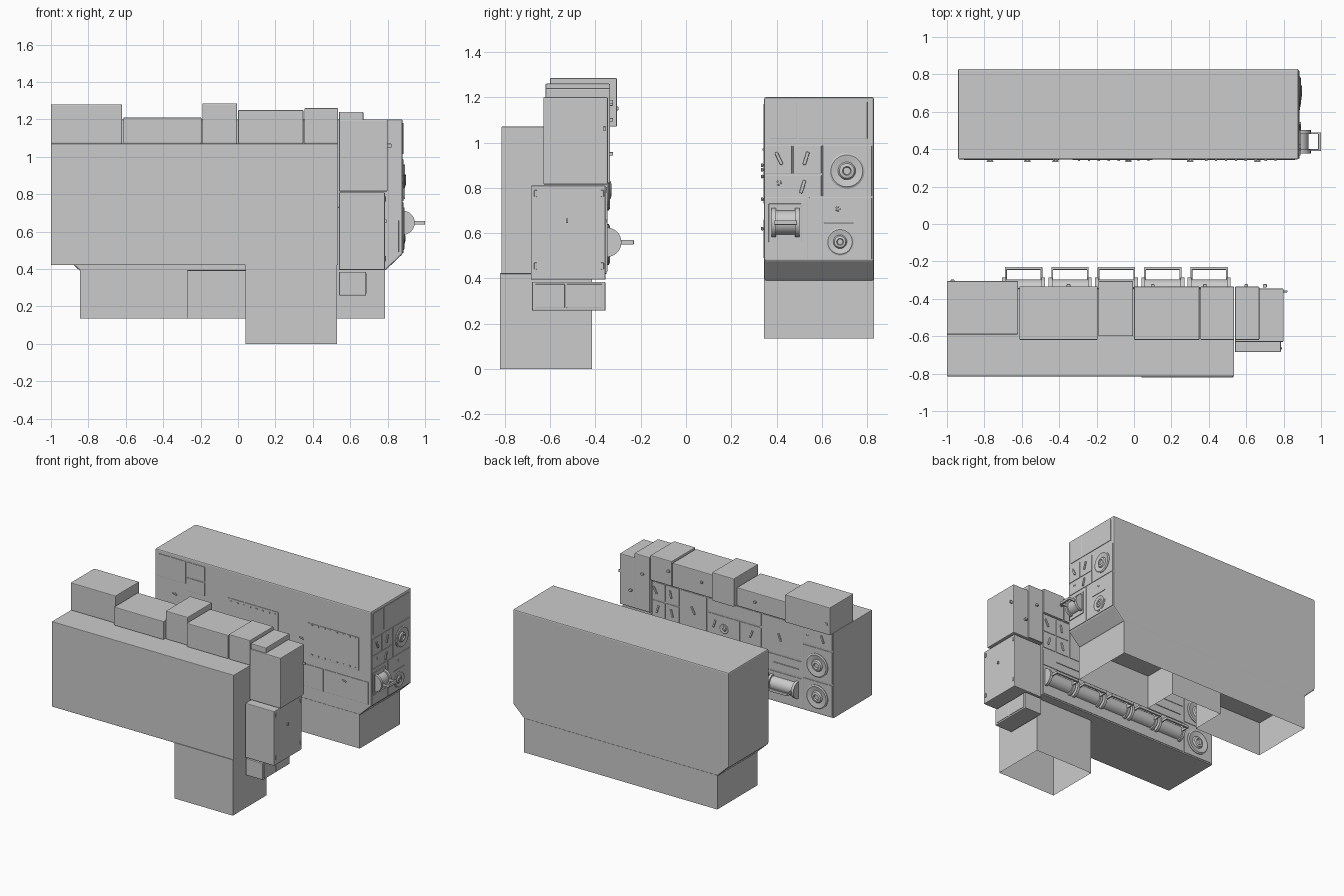
import bpy, bmesh, math
from mathutils import Matrix, Vector

if "Cube" in bpy.data.objects:
    bpy.data.objects.remove(bpy.data.objects["Cube"])


def finish(name, bm, bevel=0.0, smooth=False, M=None):
    if M is not None:
        bm.transform(M)
    me = bpy.data.meshes.new(name)
    bm.to_mesh(me)
    bm.free()
    ob = bpy.data.objects.new(name, me)
    bpy.context.collection.objects.link(ob)
    if bevel:
        m = ob.modifiers.new("bevel", 'BEVEL')
        m.width, m.segments = bevel, 2
    if smooth:
        bpy.context.view_layer.objects.active = ob
        ob.select_set(True)
        bpy.ops.object.shade_smooth_by_angle(angle=math.radians(35))
        ob.select_set(False)
    return ob


def box(name, x, y, z, bevel=0.0, M=None):
    bm = bmesh.new()
    bmesh.ops.create_cube(bm, size=1)
    for v in bm.verts:
        v.co = [a[0] + (c + .5) * (a[1] - a[0]) for a, c in zip((x, y, z), v.co)]
    return finish(name, bm, bevel, False, M)


def prism(name, pts, offset, bevel=0.0, open_start=False):
    # extrude a polygon; optionally leave the starting face open
    bm = bmesh.new()
    f = bm.faces.new([bm.verts.new(p) for p in pts])
    r = bmesh.ops.extrude_face_region(bm, geom=[f], use_keep_orig=not open_start)
    bmesh.ops.translate(bm, vec=offset, verts=[g for g in r['geom'] if isinstance(g, bmesh.types.BMVert)])
    if open_start and f.is_valid:
        bmesh.ops.delete(bm, geom=[f], context='FACES_ONLY')
    bmesh.ops.recalc_face_normals(bm, faces=bm.faces)
    return finish(name, bm, bevel)


def frame(u, v, n, origin):
    # local axes: u along the panel, v up, n out of the panel
    M = Matrix((u, v, n)).transposed().to_4x4()
    M.translation = Vector(origin)
    return M


END = frame((0, 1, 0), (0, 0, 1), (1, 0, 0), (.88, 0, 0))      # local u = y
INNER = frame((-1, 0, 0), (0, 0, 1), (0, 1, 0), (0, -.35, 0))  # local u = -x
REAR = frame((1, 0, 0), (0, 0, 1), (0, -1, 0), (0, .345, 0))   # local u = x


def plate(name, F, u, v, t=.004):
    box(name, u, v, (-.002, t), .002, F)


def dial(name, F, u, v, r):
    prof = [(1, 0), (1, .10), (.9, .16), (.5, .08), (.42, .2), (.25, .24), (.2, .12), (0, .12)]
    bm = bmesh.new()
    vs = [bm.verts.new((a * r, 0, h * r)) for a, h in prof]
    es = [bm.edges.new(p) for p in zip(vs, vs[1:])]
    bmesh.ops.spin(bm, geom=vs + es, cent=(0, 0, 0), axis=(0, 0, 1), angle=math.tau, steps=32)
    bmesh.ops.remove_doubles(bm, verts=bm.verts, dist=1e-5)
    bmesh.ops.recalc_face_normals(bm, faces=bm.faces)
    finish(name, bm, 0, True, F @ Matrix.Translation((u, v, 0)))


def toggle(name, F, u, v, tilt, size=.03):
    # slanted pointer on a small stem
    M = F @ Matrix.Translation((u, v, 0)) @ Matrix.Rotation(tilt, 4, 'Z')
    box(name, (-size * .25, size * .25), (-size, size), (.004, .014), .004, M)
    box(name + "_stem", (-.005, .005), (-.005, .005), (-.002, .006), 0, M)


def throttle(name, F, u, v, w, arm, r=.065):
    # half drum with rims and a U-shaped handle
    M = F @ Matrix.Translation((u, v, 0))
    for part, a, b, rad in (("drum", -w + .02, w - .02, r - .012), ("rim_a", -w, -w + .02, r), ("rim_b", w - .02, w, r)):
        bm = bmesh.new()
        ring = [bm.verts.new((a, rad * math.cos(t), rad * math.sin(t))) for t in
                [math.pi * i / 16 for i in range(17)]]
        f = bm.faces.new(ring)
        e = bmesh.ops.extrude_face_region(bm, geom=[f], use_keep_orig=True)
        bmesh.ops.translate(bm, vec=(b - a, 0, 0), verts=[g for g in e['geom'] if isinstance(g, bmesh.types.BMVert)])
        bmesh.ops.recalc_face_normals(bm, faces=bm.faces)
        finish(name + "_" + part, bm, 0, True, M)
    for s in (-1, 1):
        box(name + "_arm", (s * arm - .005, s * arm + .005), (-.01, .01), (.03, .118), .002, M)
    box(name + "_grip", (-arm - .005, arm + .005), (-.01, .01), (.105, .12), .004, M)


# ---- rear cabinet: chamfered upper body over an open-bottomed plinth
prism("rear_body", [(x, .345, z) for x, z in
                    ((-.94, 1.2), (.88, 1.2), (.88, .48), (.785, .39), (-.845, .39), (-.94, .48))],
      (0, .485, 0), .008)
prism("rear_plinth", [(x, y, .135) for x, y in
                      ((-.845, .345), (-.27, .345), (-.27, .61), (.165, .61), (.165, .345),
                       (.785, .345), (.785, .83), (-.845, .83))], (0, 0, .26), 0, True)

# rear cabinet end panel
for i, (u, v) in enumerate([((.37, .49), (1.015, 1.18)), ((.496, .80), (1.015, 1.18)),
                            ((.35, .467), (.863, .987)), ((.473, .597), (.863, .987)),
                            ((.35, .597), (.763, .857)), ((.603, .82), (.763, .987)),
                            ((.35, .537), (.485, .757)), ((.543, .82), (.485, .757)),
                            ((.61, .74), (.643, .648))]):
    plate(f"end_panel_{i}", END, u, v, .008 if i == 8 else .004)
for i, (u, v, r) in enumerate([(.71, .875, .078), (.41, .822, .025), (.67, .707, .025), (.68, .562, .06)]):
    dial(f"end_dial_{i}", END, u, v, r)
for i, (u, v, t) in enumerate([(.41, .93, .45), (.53, .93, -.3), (.515, .805, -.3)]):
    toggle(f"end_toggle_{i}", END, u, v, t)
plate("end_throttle_plate", END, (.365, .51), (.56, .73), .01)
throttle("end_throttle", END, .44, .647, .062, .045)

# rear cabinet inward-facing panels
for i, (u, v) in enumerate([((-.91, -.68), (1.0, 1.17)), ((-.67, -.52), (1.06, 1.17)), ((-.67, -.52), (.95, 1.05)),
                            ((-.33, .10), (.73, .99)), ((.35, .78), (.73, .98)),
                            ((.2, .48), (.49, .66)), ((.49, .86), (.49, .66)), ((-.9, -.4), (.49, .66))]):
    plate(f"rear_panel_{i}", REAR, u, v)
for px in (-.33, .35):
    for k in range(8):
        for z in (.745, .97):
            box("panel_rivet", (px + .03 + k * .053, px + .042 + k * .053), (z - .004, z + .004), (0, .008), 0, REAR)
for i, (x, z) in enumerate([(-.77, .9), (-.57, .88), (-.42, .75), (-.03, .62), (.3, .85), (.66, .62)]):
    toggle(f"rear_toggle_{i}", REAR, x, z, 1.3, .018)

# ---- front console: main block and open-bottomed leg
box("front_block", (-1, .535), (-.815, -.35), (.42, 1.07), .004)
prism("front_leg", [(x, y, 0) for x, y in ((.04, -.82), (.53, -.82), (.53, -.415), (.04, -.415))],
      (0, 0, .425), 0, True)

# stacked boxes along the top and at the right end
for n, x, y, z in [("top_box_a", (-1, -.62), (-.59, -.305), (1.07, 1.28)),
                   ("top_box_b", (-.613, -.195), (-.62, -.333), (1.07, 1.21)),
                   ("top_box_c", (-.19, -.005), (-.60, -.305), (1.07, 1.285)),
                   ("top_box_d", (0, .35), (-.62, -.335), (1.07, 1.25)),
                   ("top_box_e", (.355, .535), (-.62, -.335), (1.07, 1.26)),
                   ("end_box_back", (.54, .67), (-.62, -.335), (.82, 1.24)),
                   ("end_box_upper", (.54, .80), (-.63, -.345), (.815, 1.2)),
                   ("end_box_middle", (.54, .785), (-.685, -.355), (.395, .81)),
                   ("end_box_lower", (.54, .685), (-.68, -.355), (.258, .385))]:
    box(n, x, y, z, .005)
for y in ((-.665, -.535), (-.527, -.37)):
    box("lower_box_panel", (.68, .689), y, (.27, .375), .002)
box("middle_box_knob", (.78, .795), (-.53, -.52), (.645, .665), .002)
for y in (-.67, -.375):
    for z in (.44, .76):
        box("middle_box_hinge", (.78, .79), (y, y + .012), (z, z + .03), .002)
box("upper_box_knob", (.795, .82), (-.365, -.355), (1.05, 1.07), .002)
for i, (x, z) in enumerate([(-.97, 1.15), (-.66, 1.2), (-.35, 1.14), (.1, 1.17), (.38, 1.18), (.6, 1.1), (.7, .95)]):
    box(f"top_box_latch_{i}", (x - .01, x + .01), (-.34, -.298 if i == 0 else -.322), (z - .008, z + .008), .003)

# console inward face: panels, dials, pointers and throttle row
for i, (x, v) in enumerate([((-.99, -.745), (.93, 1.06)), ((-.99, -.745), (.675, .92)), ((-.99, -.745), (.43, .665)),
                            ((-.735, -.40), (.79, 1.06)), ((-.39, -.22), (.8, .95)), ((-.21, .06), (.8, .95)),
                            ((-.39, .06), (.96, 1.06)), ((.07, .29), (.8, 1.06)), ((.3, .41), (.8, .92)),
                            ((.42, .53), (.8, .92)), ((.3, .41), (.93, 1.06)), ((.42, .53), (.93, 1.06)),
                            ((-.735, -.1), (.66, .78)), ((-.09, .53), (.66, .78)), ((-.735, .53), (.43, .65))]):
    plate(f"console_panel_{i}", INNER, (-x[1], -x[0]), v)
for i, (x, z, r) in enumerate([(-.865, .79, .09), (-.865, .55, .09), (-.08, .86, .04), (-.78, 1.0, .022)]):
    dial(f"console_dial_{i}", INNER, -x, z, r)
for i, (x, z, t) in enumerate([(-.91, 1.0, .4), (-.31, .88, -.4), (.5, 1.0, .5), (.37, 1.0, .2), (.48, .86, -.3),
                               (.36, .86, .3), (.18, .93, .5), (-.55, .92, .4), (.0, .88, -.3)]):
    toggle(f"console_toggle_{i}", INNER, -x, z, t)
for x in (-.60, -.3, .0, .3):
    plate("console_slot", INNER, (-x - .11, -x + .11), (.715, .722), .009)
for i in range(5):
    x = -.59 + i * .248
    throttle(f"console_throttle_{i}", INNER, -x, .56, .115, .095)
